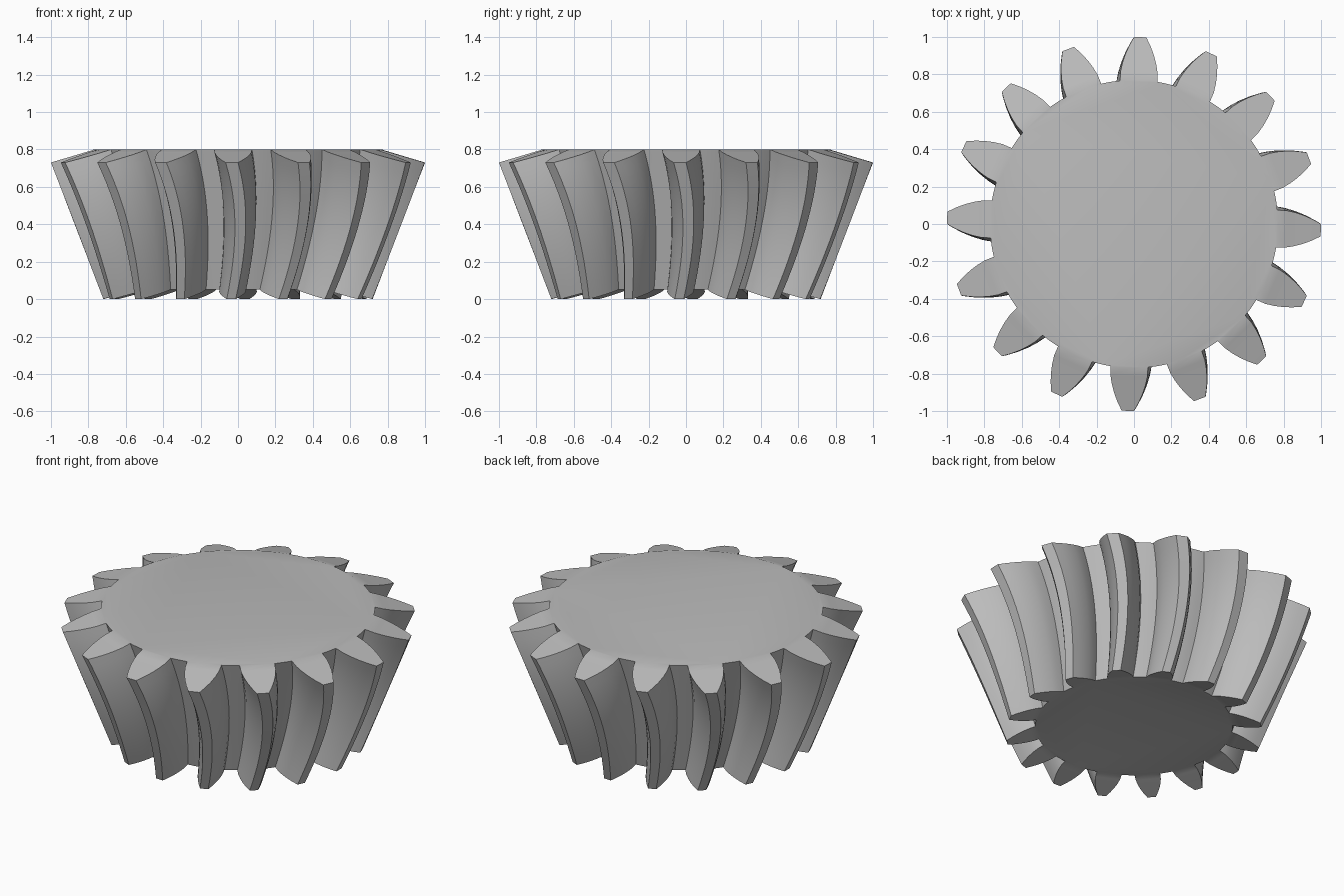
import bpy
import bmesh
from math import radians, sin, cos

cube = bpy.data.objects.get("Cube")
if cube:
    bpy.data.objects.remove(cube)

TEETH = 16
LAYERS = 14
APEX = -1.877        # height of the point where all the cones meet
ROOT_R, ROOT_Z = 0.77, 0.8
END_SLOPE = 0.304    # drop of the tooth end faces towards the tip
SMALL_END = 0.72     # scale of the lower end
PITCH = 360 / TEETH

# Tooth outline at the large end: radius and half width
FLANK = [(0.77, 0.1), (0.82, 0.099), (0.865, 0.09), (0.91, 0.076),
         (0.955, 0.057), (1.0, 0.033)]


def point(radius, degrees, scale):
    """Place a large-end point, shrunk towards the apex."""
    z = ROOT_Z - END_SLOPE * (radius - ROOT_R)
    a = radians(degrees)
    return (radius * cos(a) * scale, radius * sin(a) * scale,
            APEX + (z - APEX) * scale)


def half_angle(radius, width):
    return width / radius * 180 / 3.14159


def section():
    """Polar outline of one tooth followed by the gap after it."""
    up = [(r, -half_angle(r, w)) for r, w in FLANK]
    down = [(r, -a) for r, a in reversed(up)]
    start = down[-1][1]
    gap = PITCH - 2 * start
    return up + down + [(ROOT_R, start + gap * i / 3) for i in (1, 2)]


bm = bmesh.new()
outline = section()
n = len(outline)
tooth_n = 2 * len(FLANK)
rings = []
for layer in range(LAYERS + 1):
    t = layer / LAYERS
    scale = 1 + (SMALL_END - 1) * t
    bend = -1.9 + 12.8 * t * (1 - t) - t      # teeth bow sideways
    rings.append([bm.verts.new(point(r, 270 + PITCH * k + a + bend, scale))
                  for k in range(TEETH) for r, a in outline])

# Flanks, tips and root surface
total = len(rings[0])
for upper, lower in zip(rings, rings[1:]):
    for i in range(total):
        j = (i + 1) % total
        bm.faces.new((upper[i], lower[i], lower[j], upper[j]))

# Tooth end faces and the flat disc at each end
for ring, scale, bend in ((rings[0], 1, -1.9), (rings[-1], SMALL_END, -2.9)):
    disc = []
    for k in range(TEETH):
        tooth = ring[k * n:k * n + tooth_n]
        arc = [bm.verts.new(point(ROOT_R, 270 + PITCH * k + a + bend, scale))
               for a in (-2.5, 2.5)]
        # Paired strips across the tooth keep the end face clean
        bm.faces.new([tooth[0], tooth[1], tooth[-2], tooth[-1], arc[1], arc[0]])
        for i in range(1, len(FLANK) - 1):
            bm.faces.new((tooth[i], tooth[i + 1], tooth[-2 - i], tooth[-1 - i]))
        disc += [tooth[0]] + arc + [tooth[-1]] + ring[k * n + tooth_n:(k + 1) * n]
    bm.faces.new(disc)

bmesh.ops.recalc_face_normals(bm, faces=bm.faces)
mesh = bpy.data.meshes.new("bevel_gear")
bm.to_mesh(mesh)
bm.free()
gear = bpy.data.objects.new("bevel_gear", mesh)
bpy.context.collection.objects.link(gear)

# Plain grey metal
steel = bpy.data.materials.new("grey_steel")
steel.use_nodes = True
colour = (0.5, 0.5, 0.5, 1)
steel.diffuse_color = colour
steel.node_tree.nodes["Principled BSDF"].inputs["Base Color"].default_value = colour
mesh.materials.append(steel)

bpy.context.view_layer.objects.active = gear
gear.select_set(True)
bpy.ops.object.shade_smooth_by_angle(angle=radians(30))
